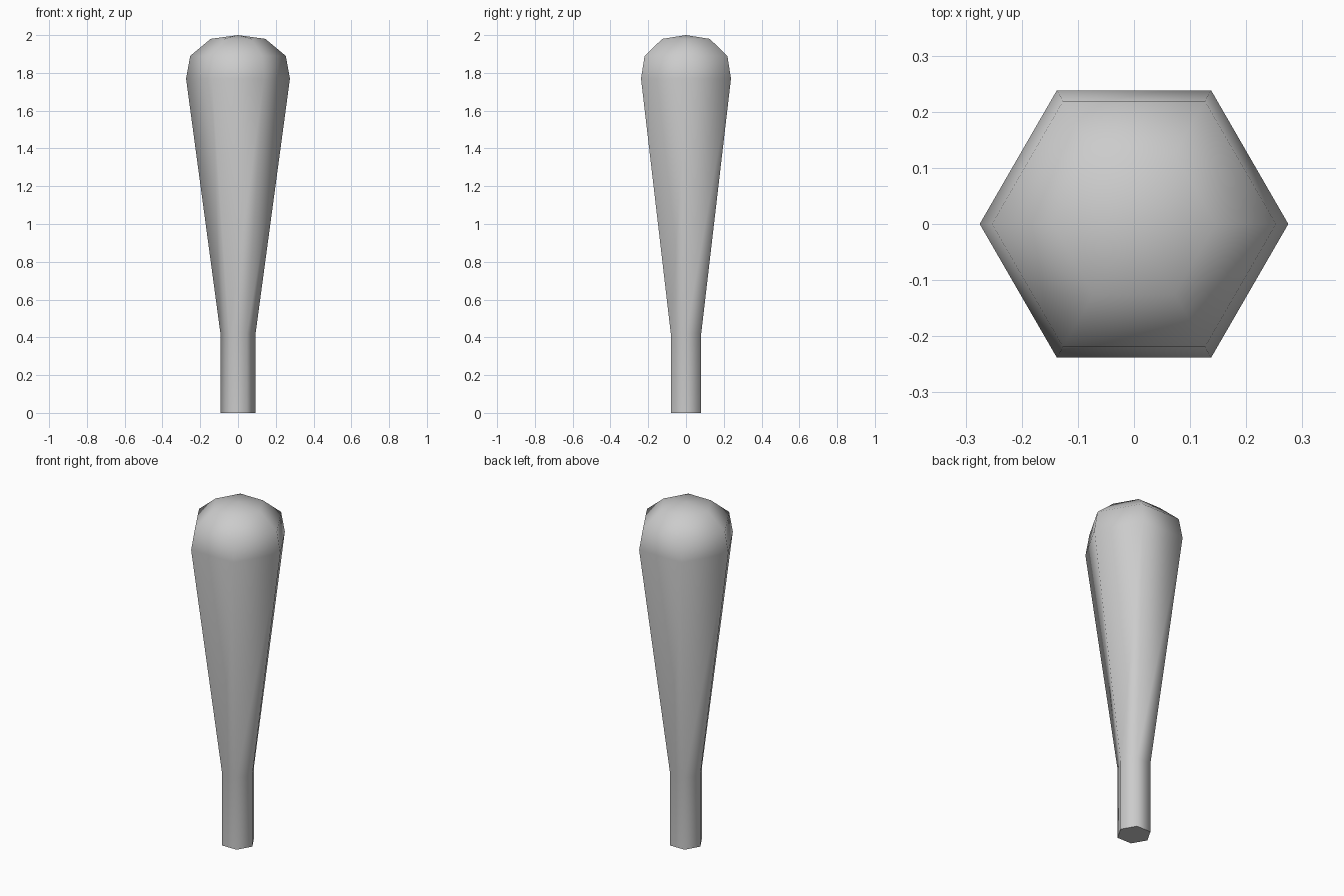
import bpy, bmesh, math

if "Cube" in bpy.data.objects:
    bpy.data.objects.remove(bpy.data.objects["Cube"])

SIDES = 6
# Profile (radius, z): handle, flared body, rounded head
PROFILE = [(0.093, 0.0), (0.093, 0.42), (0.275, 1.77), (0.253, 1.89), (0.145, 1.98)]
TOP = 2.0

bm = bmesh.new()
rings = []
for r, z in PROFILE:
    rings.append([bm.verts.new((r * math.cos(math.tau * i / SIDES),
                                r * math.sin(math.tau * i / SIDES), z))
                  for i in range(SIDES)])

# Side walls
for a, b in zip(rings, rings[1:]):
    for i in range(SIDES):
        j = (i + 1) % SIDES
        bm.faces.new((a[i], a[j], b[j], b[i]))

# Pointed crown and flat base
apex = bm.verts.new((0, 0, TOP))
for i in range(SIDES):
    bm.faces.new((rings[-1][i], rings[-1][(i + 1) % SIDES], apex))
bm.faces.new(rings[0][::-1])

mesh = bpy.data.meshes.new("club")
bm.to_mesh(mesh)
bm.free()
club = bpy.data.objects.new("club", mesh)
bpy.context.collection.objects.link(club)

# Smooth sides and head, crisp base rim
bpy.context.view_layer.objects.active = club
club.select_set(True)
bpy.ops.object.shade_smooth_by_angle(angle=math.radians(70))
